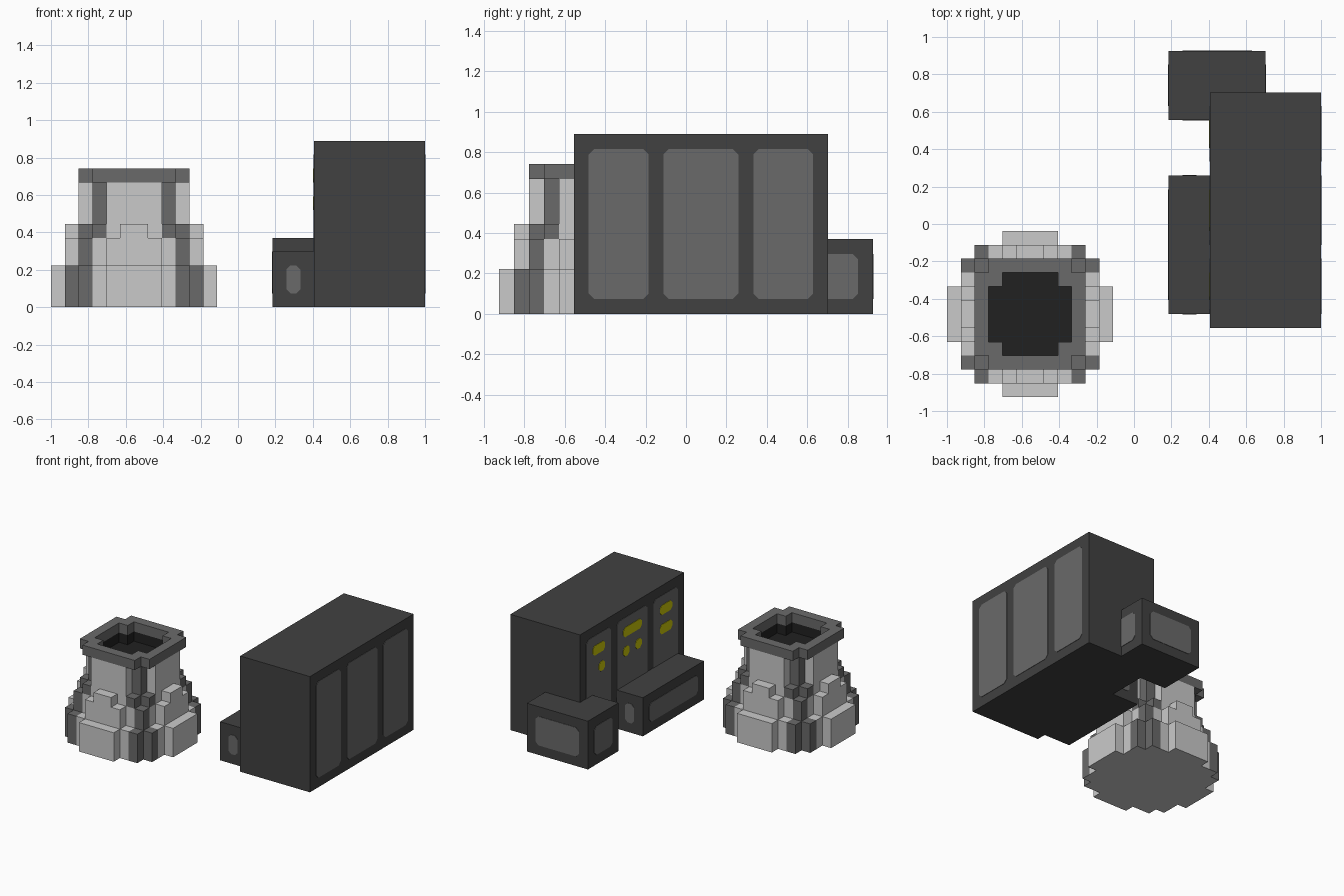
import bpy, bmesh

if "Cube" in bpy.data.objects:
    bpy.data.objects.remove(bpy.data.objects["Cube"])

U = 2 / 27                      # one block
OX, OY = -1.0, -12.5 * U        # corner of the block grid


def material(name, grey):
    m = bpy.data.materials.new(name)
    m.diffuse_color = tuple(
        (((c / 255) + 0.055) / 1.055) ** 2.4 if c > 10 else c / 255 / 12.92 for c in grey) + (1,)
    m.use_nodes = True
    m.node_tree.nodes["Principled BSDF"].inputs["Base Color"].default_value = m.diffuse_color
    return m


LIGHT = material("light_concrete", (202, 202, 202))
MID = material("mid_grey", (106, 106, 106))
WALL = material("dark_grey", (65, 65, 65))
BLACK = material("black", (33, 33, 33))
YELLOW = material("yellow", (204, 200, 10))


def pos(i, j, k):
    return (OX + i * U, OY + j * U, k * U)


def finish(name, bm, mats):
    bmesh.ops.recalc_face_normals(bm, faces=bm.faces)
    me = bpy.data.meshes.new(name)
    bm.to_mesh(me)
    bm.free()
    for m in mats:
        me.materials.append(m)
    ob = bpy.data.objects.new(name, me)
    bpy.context.collection.objects.link(ob)
    return ob


def box(name, lo, hi, mat):
    bm = bmesh.new()
    bmesh.ops.create_cube(bm, size=1)
    a, b = pos(*lo), pos(*hi)
    for v in bm.verts:
        v.co = [a[n] + (v.co[n] + 0.5) * (b[n] - a[n]) for n in range(3)]
    finish(name, bm, [mat])


def plate(name, axis, at, side, r0, r1, z0, z1, mat, thick=0.003, cut=0.35):
    """Thin plate with clipped corners on a wall facing axis (0 = x, 1 = y)."""
    c = cut
    outline = [(r0 + c, z0), (r1 - c, z0), (r1, z0 + c), (r1, z1 - c),
               (r1 - c, z1), (r0 + c, z1), (r0, z1 - c), (r0, z0 + c)]
    bm = bmesh.new()
    vs = [bm.verts.new(pos(at, r, z) if axis == 0 else pos(r, at, z)) for r, z in outline]
    f = bm.faces.new(vs)
    ext = bmesh.ops.extrude_face_region(bm, geom=[f])["geom"]
    for v in ext:
        if isinstance(v, bmesh.types.BMVert):
            v.co[axis] += side * thick
    finish(name, bm, [mat])


# Cooling tower: stacked block discs, radius squared for each layer
LAYERS = [36] * 3 + [25] * 2 + [21] + [16] * 3 + [20]
FLOOR = 8


def solid(i, j, k):
    if not 0 <= k < len(LAYERS):
        return False
    r = (i - 5.5) ** 2 + (j - 5.5) ** 2
    return r <= LAYERS[k] and not (k >= FLOOR and r <= 9)


def tower_colour(i, j, k, d):
    a, b = sorted((min(i, 11 - i), min(j, 11 - j)))
    n = (i + d[0] - 5.5) ** 2 + (j + d[1] - 5.5) ** 2
    if k == 9:
        return 1                                   # rim
    if k >= FLOOR - 1 and n <= 9:
        return 2                                   # inside of the flue
    if d[2] == -1 and k == 0:
        return 0
    dark = {0: [(1, 2)], 3: [(2, 2)], 5: [(2, 3), (3, 3)]}[0 if k < 3 else 3 if k < 5 else 5]
    return 1 if (a, b) in dark else 0              # diagonal ribs


bm = bmesh.new()
for k in range(len(LAYERS)):
    for i in range(12):
        for j in range(12):
            if not solid(i, j, k):
                continue
            for ax in range(3):
                for s in (-1, 1):
                    d = [0, 0, 0]
                    d[ax] = s
                    if solid(i + d[0], j + d[1], k + d[2]):
                        continue
                    vs = []
                    for p, q in ((0, 0), (1, 0), (1, 1), (0, 1)):
                        c = [i, j, k]
                        c[ax] += (s + 1) // 2
                        c[(ax + 1) % 3] += p
                        c[(ax + 2) % 3] += q
                        vs.append(bm.verts.new(pos(*c)))
                    f = bm.faces.new(vs if s > 0 else vs[::-1])
                    f.material_index = tower_colour(i, j, k, d)
bmesh.ops.remove_doubles(bm, verts=bm.verts, dist=1e-4)
finish("cooling_tower", bm, [LIGHT, MID, BLACK])

# Main hall and its two low annexes
box("main_hall", (19, 5, 0), (27, 22, 12), WALL)
box("rear_annex", (16, 20, 0), (23, 25, 5), WALL)
box("side_annex", (16, 6, 0), (19, 16, 4), WALL)

# Tall panels on both long walls of the hall
for n, (j0, j1) in enumerate(((6, 10), (11, 16), (17, 21))):
    plate(f"right_panel_{n}", 0, 27, 1, j0, j1, 1, 11, MID)
    plate(f"left_panel_{n}", 0, 19, -1, j0, j1, 1, 11, MID)

# Lit windows on the left wall
WINDOWS = [(18, 20, 9), (18, 19, 7), (12, 15, 9), (14, 15, 7),
           (12, 13, 7), (7, 9, 9), (7, 9, 7)]
for n, (j0, j1, z) in enumerate(WINDOWS):
    plate(f"lit_window_{n}", 0, 19, -1, j0, j1, z, z + 1, YELLOW, 0.006, 0.28)

# Annex panels
for s, x, y in ((-1, 16, 20), (1, 23, 25)):
    plate("rear_annex_side_panel", 0, x, s, 21, 24, 1, 4, MID)
    plate("rear_annex_end_panel", 1, y, s, 17, 22, 1, 4, MID)
plate("side_annex_long_panel", 0, 16, -1, 7, 15, 1, 3, MID)
for s, y in ((-1, 6), (1, 16)):
    plate("side_annex_end_panel", 1, y, s, 17, 18, 1, 3, MID, cut=0.28)
